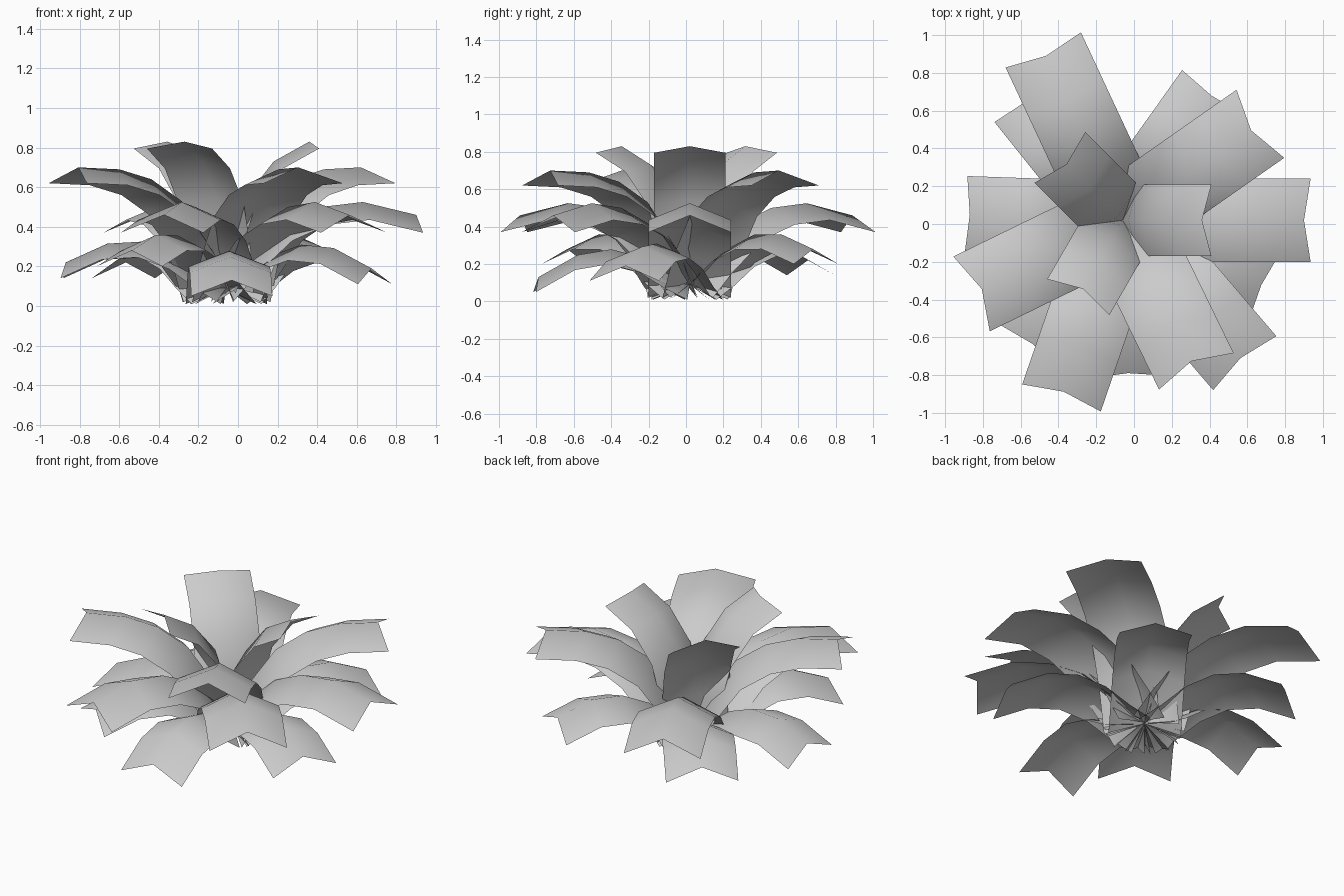
import bpy
import bmesh
from math import cos, sin, radians

cube = bpy.data.objects.get("Cube")
if cube:
    bpy.data.objects.remove(cube, do_unlink=True)

# One flat colour for the whole plant
grey = bpy.data.materials.new("leaf_grey")
grey.use_nodes = True
colour = (0.6, 0.6, 0.6, 1)
grey.diffuse_color = colour
grey.node_tree.nodes["Principled BSDF"].inputs["Base Color"].default_value = colour

CENTRE = (-0.06, 0.02)


def make_leaf(name, angle, ridge, half_width, fold, lift):
    """Constant-width strip folded along a raised midrib and arching outward."""
    ca, sa = cos(radians(angle)), sin(radians(angle))
    reach = ridge[-1][0]
    bm = bmesh.new()
    rows = []
    for r, z in ridge:
        z += lift * r / reach
        row = []
        for side in (-1, 0, 1):
            out = r + fold[0] * abs(side)
            across = side * half_width
            row.append(bm.verts.new((CENTRE[0] + out * ca - across * sa,
                                     CENTRE[1] + out * sa + across * ca,
                                     z + fold[1] * abs(side))))
        rows.append(row)
    for a, b in zip(rows, rows[1:]):
        for i in (0, 1):
            bm.faces.new((a[i], b[i], b[i + 1], a[i + 1]))
    mesh = bpy.data.meshes.new(name)
    bm.to_mesh(mesh)
    bm.free()
    mesh.shade_smooth()
    mesh.materials.append(grey)
    bpy.context.collection.objects.link(bpy.data.objects.new(name, mesh))


# Each tier: midrib (distance, height), half width, fold of the edges, {angle: lift}
tiers = {
    "crown_leaf": ([(0, .10), (.03, .32), (.10, .55), (.24, .73), (.42, .83)],
                   .19, (.05, -.035), {0: 0, 135: 0, 240: 0}),
    "upper_leaf": ([(0, .10), (.10, .32), (.25, .53), (.42, .64), (.60, .69), (.83, .70)],
                   .22, (.06, -.08), {35: 0, 206: 0, 296: 0}),
    "middle_leaf": ([(0, .11), (.12, .25), (.30, .42), (.48, .50), (.69, .525), (.96, .46)],
                    .22, (.035, -.09), {0: 0, 115: 0, 251: 0, 310.5: 0}),
    "lower_leaf": ([(0, .09), (.12, .16), (.26, .26), (.42, .315), (.60, .30), (.81, .20)],
                   .205, (.02, -.08),
                   {54.5: .08, 128.7: .02, 178: .02, 234: .08, 272: -.07, 335: -.01}),
}

for tier, (ridge, half_width, fold, leaves) in tiers.items():
    for number, (angle, lift) in enumerate(leaves.items(), 1):
        make_leaf(f"{tier}_{number}", angle, ridge, half_width, fold, lift)
